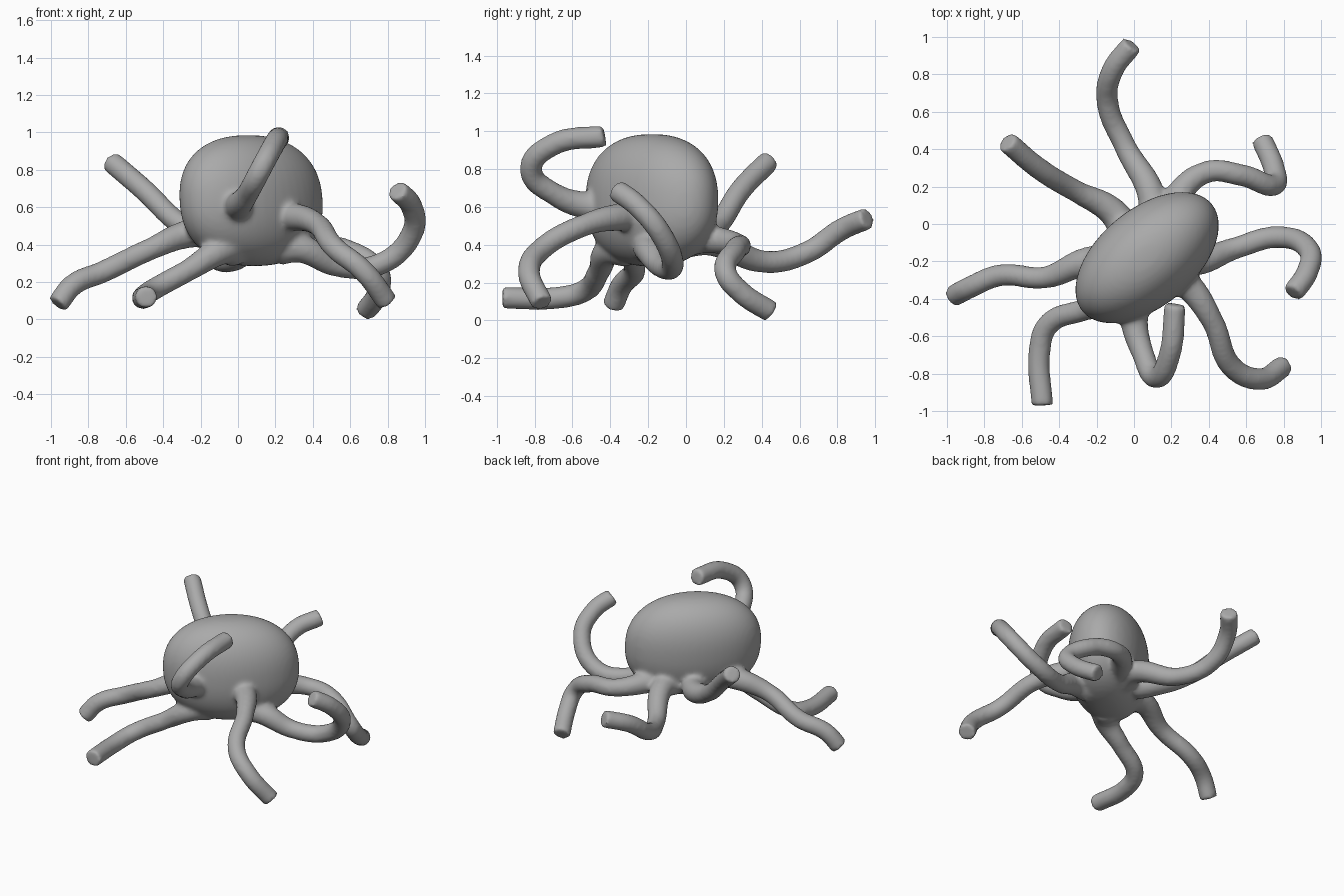
import bpy, bmesh, math
from mathutils import Matrix, Vector

cube = bpy.data.objects.get("Cube")
if cube:
    bpy.data.objects.remove(cube, do_unlink=True)

grey = bpy.data.materials.new("plain_grey")
grey.use_nodes = True
colour = (0.4, 0.4, 0.4, 1)
grey.diffuse_color = colour
grey.node_tree.nodes["Principled BSDF"].inputs["Base Color"].default_value = colour

CENTRE = Vector((0.07, -0.18, 0.635))


def link(name, data):
    ob = bpy.data.objects.new(name, data)
    bpy.context.collection.objects.link(ob)
    return ob


def make_head():
    """Squared-off oval dome, turned about z and leaning slightly to the right."""
    bm = bmesh.new()
    bmesh.ops.create_uvsphere(bm, u_segments=48, v_segments=32, radius=1)
    turn = Matrix.Rotation(math.radians(40), 3, "Z")
    power = 2 / 2.3
    for v in bm.verts:
        ring = max(math.hypot(v.co.x, v.co.y), 1e-6)
        widen = ring ** (power - 1)
        height = math.copysign(abs(v.co.z) ** power, v.co.z) * 0.35
        oval = Vector((v.co.x * widen * 0.45, v.co.y * widen * 0.26, height))
        v.co = CENTRE + turn @ oval - Vector((0.05 * height, 0, 0))
    me = bpy.data.meshes.new("head")
    bm.to_mesh(me)
    bm.free()
    return link("head", me)


def make_arm(name, *path):
    """Round tube along a smooth path, flared where it leaves the head."""
    root = Vector(path[0])
    inner = root.lerp(Vector((CENTRE.x, CENTRE.y, root.z)), 0.4)
    points = [inner, root] + [Vector(p) for p in path[1:]]
    curve = bpy.data.curves.new(name, "CURVE")
    curve.dimensions = "3D"
    curve.bevel_depth = 0.06
    curve.bevel_resolution = 4
    curve.use_fill_caps = True
    spline = curve.splines.new("BEZIER")
    spline.bezier_points.add(len(points) - 1)
    for i, (bp, p) in enumerate(zip(spline.bezier_points, points)):
        bp.co = p
        bp.handle_left_type = bp.handle_right_type = "AUTO"
        bp.radius = (1.5, 1.3)[i] if i < 2 else 1.0
    return link(name, curve)


# Head and eight arms, each path running from root to tip
parts = [
    make_head(),
    make_arm("back_arm", (.1, .12, .42), (-.05, .42, .31), (-.14, .64, .36),
             (-.115, .82, .48), (-.01, .96, .54)),
    make_arm("back_right_arm", (-.12, .07, .43), (-.3, .17, .505), (-.5, .29, .69),
             (-.68, .44, .845)),
    make_arm("right_arm", (-.25, -.2, .46), (-.47, -.285, .375), (-.72, -.275, .255),
             (-.88, -.34, .185), (-.965, -.385, .08)),
    make_arm("front_right_arm", (-.08, -.4, .37), (-.27, -.46, .26), (-.46, -.54, .155),
             (-.505, -.68, .12), (-.49, -.97, .12)),
    make_arm("front_arm", (0, -.48, .6), (.05, -.7, .67), (.12, -.82, .8),
             (.19, -.7, .93), (.22, -.43, .975)),
    make_arm("front_left_arm", (.28, -.32, .55), (.42, -.52, .51), (.52, -.76, .38),
             (.67, -.83, .26), (.8, -.76, .09)),
    make_arm("left_arm", (.33, -.2, .38), (.54, -.13, .285), (.77, -.07, .3),
             (.935, -.14, .47), (.925, -.26, .61), (.85, -.37, .69)),
    make_arm("back_left_arm", (.2, .1, .43), (.38, .275, .4), (.58, .26, .37),
             (.75, .21, .25), (.75, .29, .15), (.685, .45, .045)),
]

# Join everything and fuse it into one smooth skin
bpy.ops.object.select_all(action="DESELECT")
for ob in parts:
    ob.select_set(True)
bpy.context.view_layer.objects.active = parts[0]
bpy.ops.object.convert(target="MESH")
bpy.ops.object.join()
octopus = bpy.context.view_layer.objects.active
octopus.name = "octopus"

remesh = octopus.modifiers.new("fuse", "REMESH")
remesh.mode = "VOXEL"
remesh.voxel_size = 0.014
smooth = octopus.modifiers.new("soften", "SMOOTH")
smooth.factor = 0.5
smooth.iterations = 10
for name in ("fuse", "soften"):
    bpy.ops.object.modifier_apply(modifier=name)

octopus.data.materials.clear()
octopus.data.materials.append(grey)
bpy.ops.object.shade_smooth()
